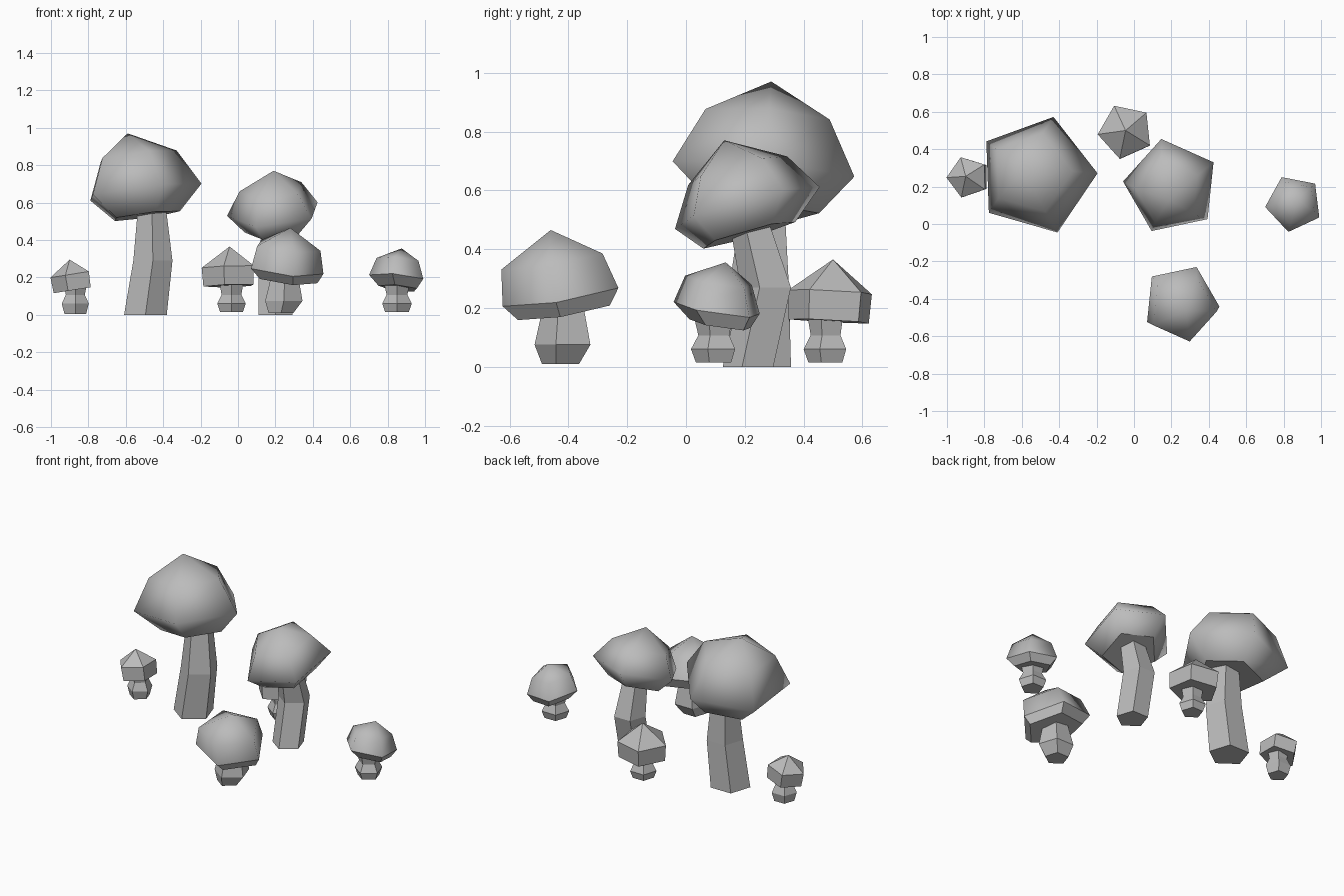
import bpy, bmesh, math
from mathutils import Vector

cube = bpy.data.objects.get("Cube")
if cube:
    bpy.data.objects.remove(cube)

grey = bpy.data.materials.new("plain_grey")
grey.use_nodes = True
colour = (0.5, 0.5, 0.5, 1)
grey.diffuse_color = colour
grey.node_tree.nodes["Principled BSDF"].inputs["Base Color"].default_value = colour

SIDES = 5


def loft(name, rings, turn, tilt=(0, 0), apex=None, smooth="none"):
    """Join five-sided rings (x, y, z, radius) listed from the bottom up."""
    bm = bmesh.new()
    loops = []
    for x, y, z, r in rings:
        loop = []
        for i in range(SIDES):
            a = math.radians(turn) + math.tau * i / SIDES
            dx, dy = r * math.cos(a), r * math.sin(a)
            loop.append(bm.verts.new((x + dx, y + dy, z + dx * tilt[0] + dy * tilt[1])))
        loops.append(loop)
    bm.faces.new(loops[0][::-1])
    for level, (low, high) in enumerate(zip(loops, loops[1:])):
        for i in range(SIDES):
            j = (i + 1) % SIDES
            face = bm.faces.new((low[i], low[j], high[j], high[i]))
            face.smooth = smooth == "all" or (smooth == "upper" and level > 0)
    if apex:
        tip = bm.verts.new(apex)
        for i in range(SIDES):
            face = bm.faces.new((loops[-1][i], loops[-1][(i + 1) % SIDES], tip))
            face.smooth = smooth != "none"
    else:
        bm.faces.new(loops[-1])
    mesh = bpy.data.meshes.new(name)
    bm.to_mesh(mesh)
    bm.free()
    mesh.materials.append(grey)
    obj = bpy.data.objects.new(name, mesh)
    bpy.context.collection.objects.link(obj)
    return obj


def angular_cap(name, centre, radius, height, turn, tilt, apex):
    """Flat-faced cap: a short prism under a pyramid roof."""
    top = Vector(centre)
    low = top - Vector((-tilt[0], -tilt[1], 1)).normalized() * height
    loft(name, [(*low, radius * 0.96), (*top, radius)], turn, tilt, apex)


def knobbly_stem(name, x, y, size, base, top):
    """Short stem with a bulge near the foot and a waist above it."""
    heights = (base, 0.06, 0.107, top)
    widths = (0.8, 1, 0.7, 0.85)
    loft(name, [(x, y, z, size * w) for z, w in zip(heights, widths)], -18)


# Tall mushroom
loft("tall_stem", [(-0.495, 0.26, 0, 0.12), (-0.455, 0.26, 0.29, 0.11),
                   (-0.46, 0.27, 0.56, 0.08)], -18)
loft("tall_cap", [(-0.50, 0.27, 0.53, 0.19), (-0.52, 0.26, 0.66, 0.325),
                  (-0.55, 0.275, 0.85, 0.222)], 2, (0.13, -0.08),
     (-0.59, 0.29, 0.97), "all")

# Medium mushroom with a bent stem
loft("bent_stem", [(0.20, 0.22, 0, 0.095), (0.20, 0.28, 0.27, 0.095),
                   (0.20, 0.225, 0.48, 0.075)], -18)
loft("medium_cap", [(0.20, 0.21, 0.45, 0.165), (0.20, 0.20, 0.545, 0.26),
                    (0.185, 0.17, 0.67, 0.178)], 30, (0.09, 0.28),
     (0.19, 0.13, 0.77), "all")

# Front mushroom
loft("front_stem", [(0.23, -0.42, 0.01, 0.07), (0.245, -0.41, 0.075, 0.105),
                    (0.25, -0.41, 0.21, 0.075)], -18)
loft("front_cap", [(0.26, -0.41, 0.19, 0.165), (0.25, -0.42, 0.245, 0.208),
                   (0.26, -0.45, 0.365, 0.182)], -6, (-0.11, 0.17),
     (0.28, -0.46, 0.465), "upper")

# Small round mushroom
knobbly_stem("round_stem", 0.85, 0.10, 0.083, 0.015, 0.16)
loft("round_cap", [(0.86, 0.12, 0.143, 0.11), (0.855, 0.11, 0.195, 0.155),
                   (0.86, 0.115, 0.29, 0.12)], 43, (-0.1, -0.15),
     (0.875, 0.135, 0.355), "upper")

# Small angular mushrooms
knobbly_stem("back_stem", -0.035, 0.48, 0.08, 0.015, 0.18)
angular_cap("back_cap", (-0.045, 0.495, 0.255), 0.15, 0.1, 42, (0.03, -0.05),
            (-0.045, 0.5, 0.365))
knobbly_stem("side_stem", -0.87, 0.255, 0.076, 0.005, 0.16)
angular_cap("side_cap", (-0.89, 0.25, 0.217), 0.113, 0.085, 37, (0.16, 0),
            (-0.9, 0.255, 0.295))
